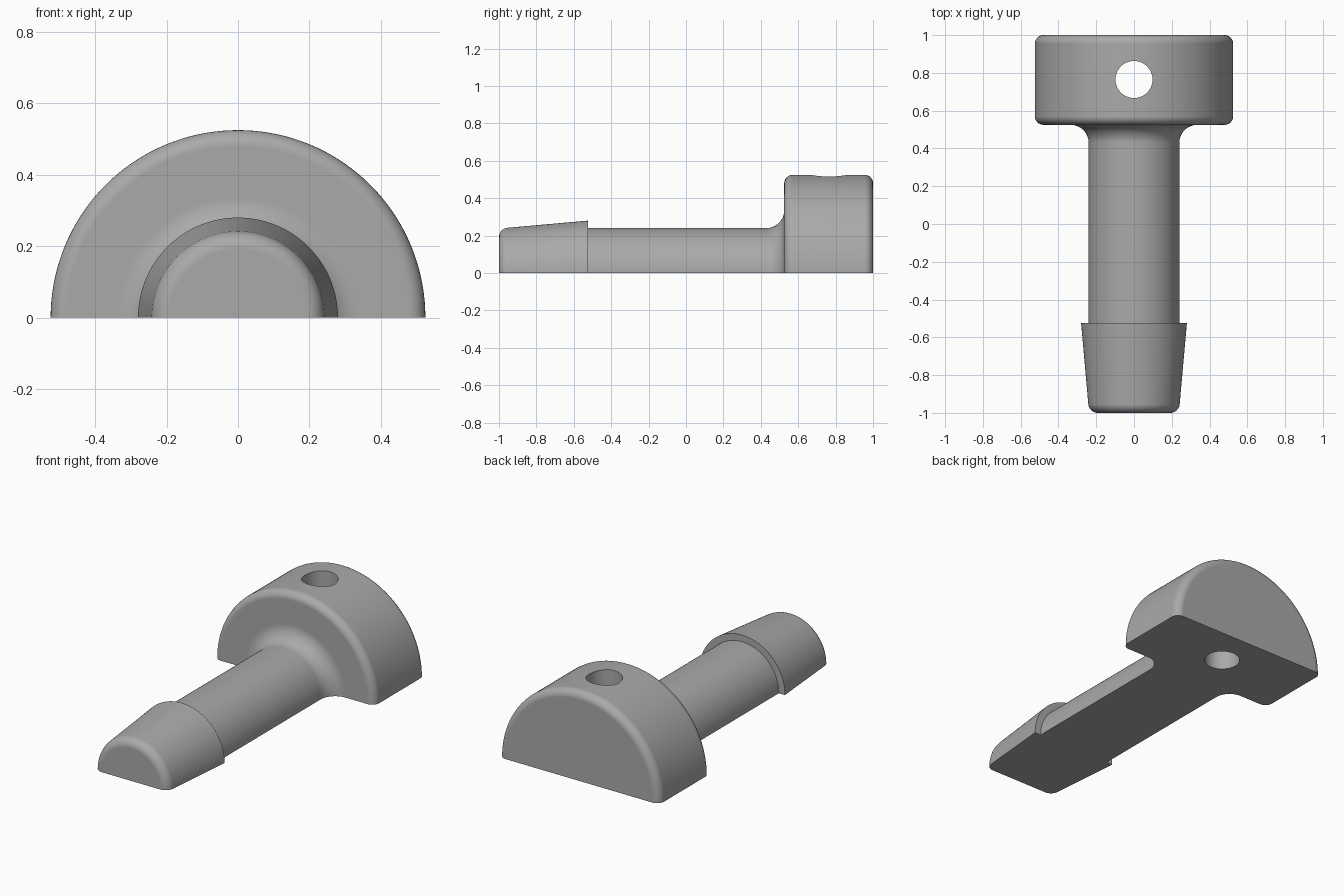
import bpy, bmesh
from math import sin, cos, pi, radians
from mathutils import Vector

cube = bpy.data.objects.get("Cube")
if cube:
    bpy.data.objects.remove(cube, do_unlink=True)

SEGMENTS = 72

mat = bpy.data.materials.new("plain_grey")
mat.use_nodes = True
grey = (0.4, 0.4, 0.4, 1)
mat.diffuse_color = grey
mat.node_tree.nodes["Principled BSDF"].inputs["Base Color"].default_value = grey


def fillet(cy, cr, radius, start, end, steps=8):
    """Arc of (y, radius) profile points, angles in degrees."""
    angles = [radians(start + (end - start) * i / steps) for i in range(steps + 1)]
    return [(cy + radius * cos(a), cr + radius * sin(a)) for a in angles]


# Outline from the tip to the head: rounded tip, barb, shaft, flared neck, head
profile = (fillet(-0.95, 0.192, 0.05, 180, 95)
           + [(-0.525, 0.28), (-0.525, 0.24)]
           + fillet(0.43, 0.335, 0.095, 270, 360)
           + fillet(0.57, 0.48, 0.045, 180, 90)
           + fillet(0.955, 0.48, 0.045, 90, 0))

# Half-round body swept over 180 degrees, with flat ends and a flat underside
bm = bmesh.new()
rings = [[bm.verts.new((r * cos(pi * i / SEGMENTS), y, r * sin(pi * i / SEGMENTS)))
          for i in range(SEGMENTS + 1)] for y, r in profile]
for a, b in zip(rings, rings[1:]):
    for i in range(SEGMENTS):
        bm.faces.new((a[i], a[i + 1], b[i + 1], b[i]))
bm.faces.new(rings[0])
bm.faces.new(rings[-1])
bm.faces.new([ring[0] for ring in rings] + [ring[-1] for ring in reversed(rings)])
bmesh.ops.recalc_face_normals(bm, faces=bm.faces)
mesh = bpy.data.meshes.new("half_round_peg")
bm.to_mesh(mesh)
bm.free()
mesh.materials.append(mat)
peg = bpy.data.objects.new("half_round_peg", mesh)
bpy.context.collection.objects.link(peg)

# Vertical hole through the head
bpy.ops.mesh.primitive_cylinder_add(vertices=64, radius=0.098, depth=2,
                                    location=(0, 0.765, 0.25))
cutter = bpy.context.object
cutter.name = "hole_cutter"
cutter.hide_render = True
cutter.data.materials.append(mat)
cut = peg.modifiers.new("hole", "BOOLEAN")
cut.operation = "DIFFERENCE"
cut.solver = "EXACT"
cut.object = cutter

bpy.ops.object.select_all(action="DESELECT")
peg.select_set(True)
bpy.context.view_layer.objects.active = peg
bpy.ops.object.modifier_apply(modifier=cut.name)
bpy.data.objects.remove(cutter, do_unlink=True)

# Smooth curves, crisp rims, flat end faces
bpy.ops.object.shade_smooth_by_angle(angle=radians(30))
weighted = peg.modifiers.new("flat_faces", "WEIGHTED_NORMAL")
weighted.keep_sharp = True
